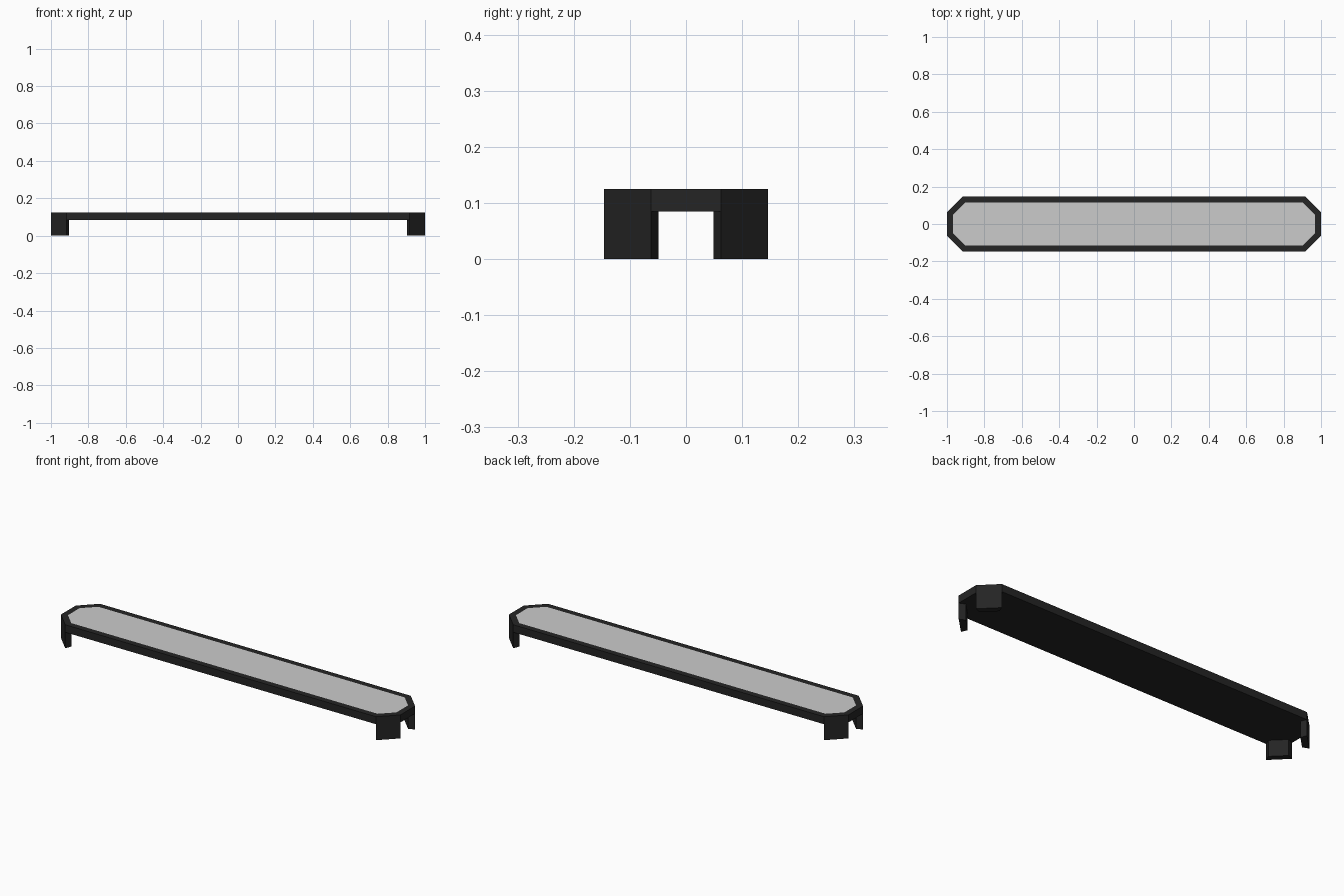
import bpy, bmesh, math

if "Cube" in bpy.data.objects:
    bpy.data.objects.remove(bpy.data.objects["Cube"])

HX, HY, CUT = 1.0, 0.146, 0.084      # half length, half width, corner chamfer
RIM, TOP, UNDER = 0.032, 0.125, 0.085  # rim width, top and underside heights

dark = bpy.data.materials.new("dark_frame")
dark.diffuse_color = (0.018, 0.018, 0.018, 1)
dark.use_nodes = True
dark.node_tree.nodes["Principled BSDF"].inputs["Base Color"].default_value = dark.diffuse_color


def octagon(inset=0.0):
    """Chamfered rectangle, counter-clockwise, inset evenly on every side."""
    x, y = HX - inset, HY - inset
    c = CUT - inset * (2 - math.sqrt(2))
    return [(x, -y + c), (x, y - c), (x - c, y), (-x + c, y),
            (-x, y - c), (-x, -y + c), (-x + c, -y), (x - c, -y)]


def make(name, bm, mat=None):
    bmesh.ops.recalc_face_normals(bm, faces=bm.faces)
    me = bpy.data.meshes.new(name)
    bm.to_mesh(me)
    bm.free()
    ob = bpy.data.objects.new(name, me)
    bpy.context.collection.objects.link(ob)
    if mat:
        me.materials.append(mat)
    return ob


def prism(points, z0, z1):
    bm = bmesh.new()
    face = bm.faces.new([bm.verts.new((x, y, z0)) for x, y in points])
    ext = bmesh.ops.extrude_face_region(bm, geom=[face], use_keep_orig=True)
    for v in ext["geom"]:
        if isinstance(v, bmesh.types.BMVert):
            v.co.z = z1
    return bm


outer, inner = octagon(), octagon(RIM)

# Frame: octagonal slab whose top is open inside the rim
bm = prism(outer, UNDER, TOP)
bm.normal_update()
top = max(bm.faces, key=lambda f: f.calc_center_median().z)
bmesh.ops.inset_region(bm, faces=[top], thickness=RIM, use_even_offset=True)
bmesh.ops.delete(bm, geom=[top], context='FACES_ONLY')
make("frame", bm, dark)

# Top panel: flush with the rim
bm = bmesh.new()
f = bm.faces.new([bm.verts.new((x, y, TOP)) for x, y in inner])
make("top_panel", bm)

# Legs: mitred plates under the four chamfered corners
for name, i in (("back_right", 1), ("back_left", 3), ("front_left", 5), ("front_right", 7)):
    j = (i + 1) % 8
    make(name + "_leg", prism([outer[i], outer[j], inner[j], inner[i]], 0, UNDER), dark)
